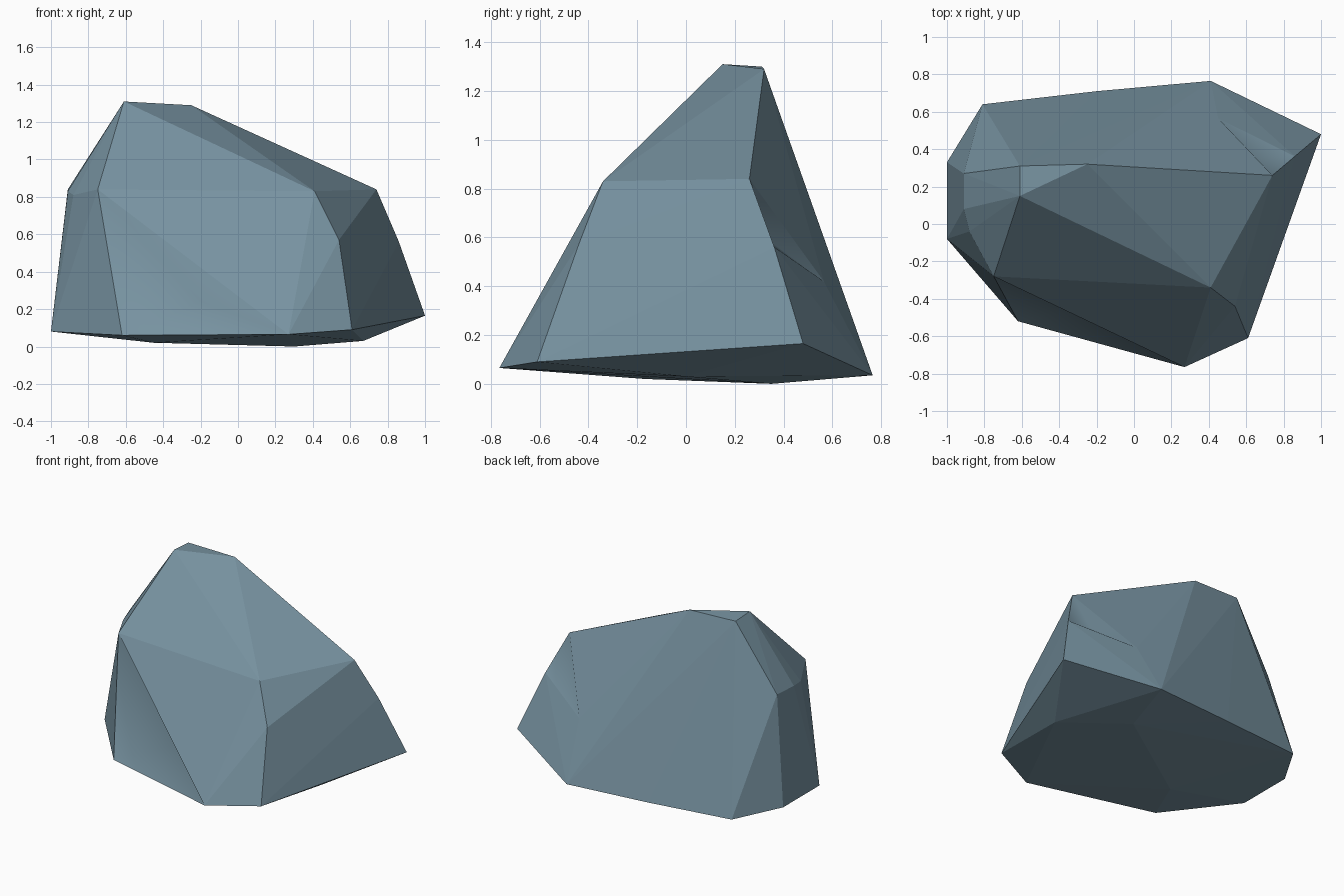
import bpy, bmesh
from mathutils import Vector
from mathutils.bvhtree import BVHTree

if "Cube" in bpy.data.objects:
    bpy.data.objects.remove(bpy.data.objects["Cube"])

# Corner rings of the boulder, from the underside up to the peak
under = [(-.45, -.17, .02), (.3, .35, 0), (.67, 0, .03)]
base = [(-1, .33, .08), (-1, -.08, .08), (-.62, -.52, .06), (.27, -.765, .065),
        (.61, -.61, .09), (1, .48, .165), (.41, .765, .035), (-.2, .71, .045),
        (-.81, .64, .06)]
middle = [(-.91, .27, .84), (-.91, .08, .83), (-.88, -.04, .81), (-.75, -.28, .84),
          (.41, -.34, .83), (.54, -.44, .57), (.74, .26, .84), (.86, .362, .56),
          (.45, .565, .42)]
peak = [(-.61, .15, 1.31), (-.61, .31, 1.30), (-.25, .32, 1.29)]

bm = bmesh.new()
for co in under + base + middle + peak:
    bm.verts.new(co)
bmesh.ops.convex_hull(bm, input=bm.verts)
loose = [v for v in bm.verts if not v.link_faces]
bmesh.ops.delete(bm, geom=loose, context='VERTS')


def dent(point, outward):
    """Push the facet lying outside the point inward to it."""
    bm.faces.ensure_lookup_table()
    tree = BVHTree.FromBMesh(bm)
    index = tree.ray_cast(Vector(point), Vector(outward))[2]
    if index is None:
        return
    face = bm.faces[index]
    for edge in face.edges:
        edge.smooth = False
    poked = bmesh.ops.poke(bm, faces=[face])
    poked['verts'][0].co = point
    for f in poked['faces']:
        f.smooth = True


# Chipped hollows at the lower front and the back right
dent((-.2, -.43, .24), (0, -1, 0))
dent((.66, .35, .58), (.3, .8, .35))

bmesh.ops.recalc_face_normals(bm, faces=bm.faces)
mesh = bpy.data.meshes.new("boulder")
bm.to_mesh(mesh)
bm.free()
boulder = bpy.data.objects.new("boulder", mesh)
bpy.context.collection.objects.link(boulder)

# Blue-grey stone
stone = bpy.data.materials.new("stone")
stone.diffuse_color = (.185, .29, .355, 1)
stone.use_nodes = True
stone.node_tree.nodes["Principled BSDF"].inputs["Base Color"].default_value = stone.diffuse_color
mesh.materials.append(stone)
